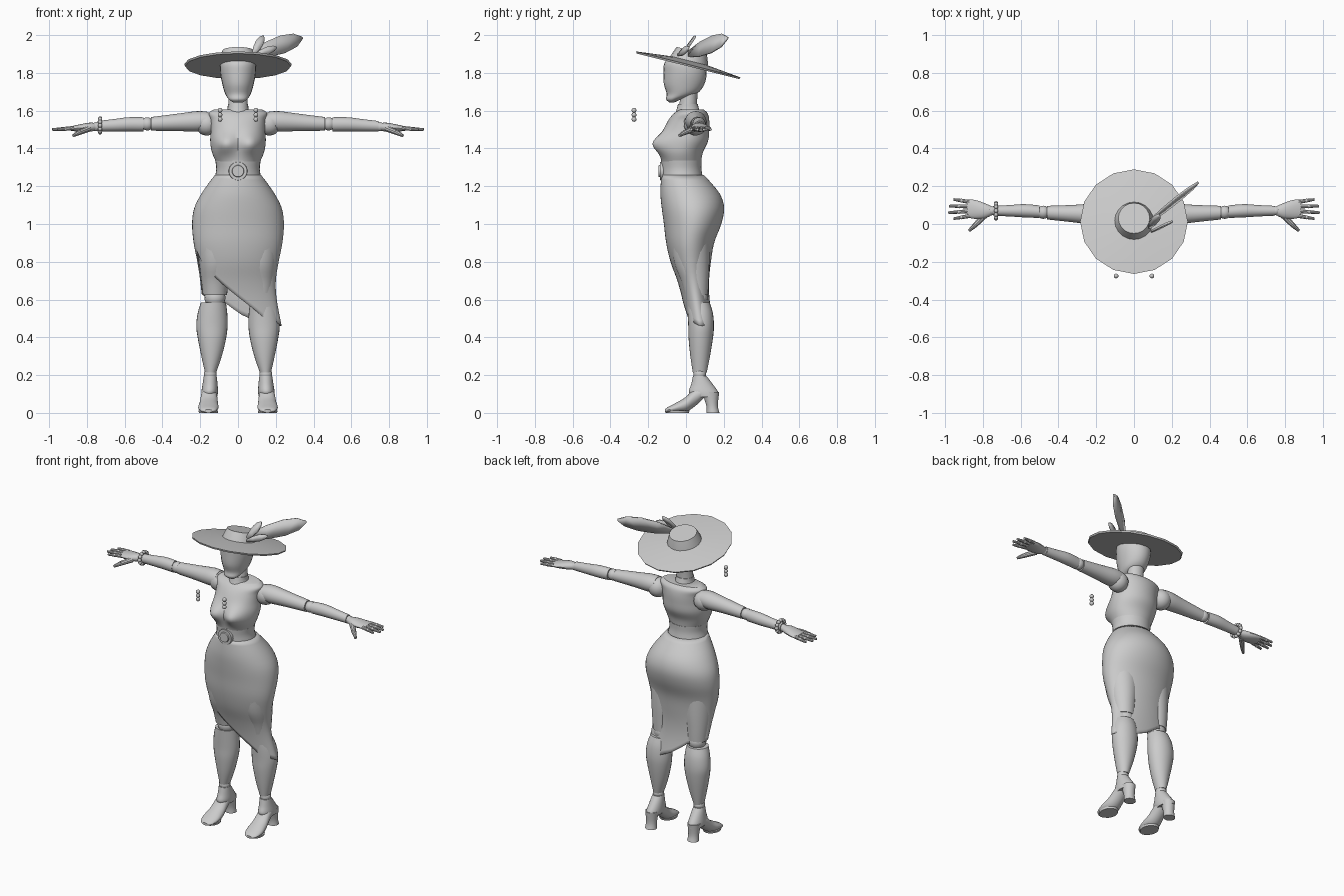
import bpy, bmesh, math
from mathutils import Vector, Matrix

if "Cube" in bpy.data.objects:
    bpy.data.objects.remove(bpy.data.objects["Cube"], do_unlink=True)

clay = bpy.data.materials.new("plain_grey")
clay.use_nodes = True
GREY = (.6, .6, .6, 1)
clay.diffuse_color = GREY
clay.node_tree.nodes["Principled BSDF"].inputs["Base Color"].default_value = GREY
parts = []


def finish(name, bm):
    bmesh.ops.recalc_face_normals(bm, faces=bm.faces)
    mesh = bpy.data.meshes.new(name)
    bm.to_mesh(mesh)
    bm.free()
    mesh.materials.append(clay)
    obj = bpy.data.objects.new(name, mesh)
    bpy.context.collection.objects.link(obj)
    parts.append(obj)
    return obj


def resample(rows, sub):
    """Catmull-Rom smoothing between the given cross-sections."""
    out = []
    for i in range(len(rows) - 1):
        a, b = rows[max(i - 1, 0)], rows[i]
        c, d = rows[i + 1], rows[min(i + 2, len(rows) - 1)]
        for k in range(sub):
            t = k / sub
            out.append([q + t / 2 * (r - p + t * (2*p - 5*q + 4*r - s + t * (3*q - p - 3*r + s)))
                        for p, q, r, s in zip(a, b, c, d)])
    return out + [list(rows[-1])]


def skin(bm, rings, caps=True):
    n = len(rings[0])
    for a, b in zip(rings, rings[1:]):
        for i in range(n):
            j = (i + 1) % n
            bm.faces.new((a[i], a[j], b[j], b[i]))
    if caps:
        bm.faces.new(rings[0])
        bm.faces.new(rings[-1])


def loft(name, rows, axis="Z", n=24, sub=4, shape=None):
    """Rows: position along axis, two centre values, two radii."""
    bm = bmesh.new()
    rings = []
    for t, u, v, ru, rv in resample(rows, sub):
        ring = []
        for i in range(n):
            ang = math.tau * i / n
            p, q = u + ru * math.cos(ang), v + rv * math.sin(ang)
            co = {"X": (t, p, q), "Y": (p, t, q), "Z": (p, q, t)}[axis]
            ring.append(bm.verts.new(shape(*co) if shape else co))
        rings.append(ring)
    skin(bm, rings)
    return finish(name, bm)


def ball(name, co, r, seg=16):
    bm = bmesh.new()
    bmesh.ops.create_uvsphere(bm, u_segments=seg, v_segments=seg // 2 + 2, radius=r,
                              matrix=Matrix.Translation(co))
    return finish(name, bm)


def rod(name, a, b, r1, r2, seg=10):
    a, b = Vector(a), Vector(b)
    turn = (b - a).to_track_quat("Z", "Y").to_matrix().to_4x4()
    bm = bmesh.new()
    bmesh.ops.create_cone(bm, cap_ends=True, segments=seg, radius1=r1, radius2=r2,
                          depth=(b - a).length, matrix=Matrix.Translation((a + b) / 2) @ turn)
    return finish(name, bm)


def leaf(name, base, tip, across, width):
    base, tip, across = Vector(base), Vector(tip), Vector(across).normalized()
    outline = [(0, .3), (.3, .85), (.6, 1), (.85, .75), (1, .1)]
    bm = bmesh.new()
    pairs = [[bm.verts.new(base.lerp(tip, t) + across * width * w * s) for s in (-1, 1)]
             for t, w in outline]
    for (a, b), (c, d) in zip(pairs, pairs[1:]):
        bm.faces.new((a, b, d, c))
    thick = finish(name, bm).modifiers.new("thickness", "SOLIDIFY")
    thick.thickness, thick.offset = .01, 0


# Hat: brim and crown tilted up at the front, with three feathers
hat = [loft("hat_brim", [(0, 0, 0, .28, .28), (.01, 0, 0, .285, .285), (.03, 0, 0, .1, .1)], n=16, sub=1),
       loft("hat_crown", [(.02, 0, 0, .105, .105), (.045, 0, 0, .098, .098),
                          (.085, 0, 0, .083, .083)], n=20, sub=1)]
for obj in hat:
    obj.data.transform(Matrix.Translation((0, .01, 1.835)) @ Matrix.Rotation(math.radians(-14), 4, "X"))
leaf("large_feather", (.08, .01, 1.9), (.34, .22, 1.985), (-.3, .1, 1), .048)
leaf("upright_feather", (.08, -.02, 1.9), (.135, .05, 1.995), (-1, .2, .6), .022)
leaf("small_feather", (.09, -.04, 1.895), (.205, .015, 1.935), (-.3, .1, 1), .02)

# Head and neck
loft("head", [(1.643, 0, -.075, .025, .012), (1.66, 0, -.065, .048, .04), (1.69, 0, -.022, .068, .08),
              (1.74, 0, -.01, .083, .107), (1.8, 0, -.005, .094, .114), (1.85, 0, -.01, .093, .105),
              (1.885, 0, 0, .075, .085)])
loft("neck", [(1.62, 0, .01, .052, .048), (1.67, 0, .015, .05, .045), (1.72, 0, .02, .05, .045)])
loft("neck_base", [(1.55, 0, .01, .085, .08), (1.6, 0, .01, .058, .062), (1.635, 0, .01, .054, .052)])


# Torso with a bust swelling on the front
def bust(x, y, z):
    if y < -.02:
        swell = math.exp(-((abs(x) - .07) / .06) ** 2 - ((z - 1.425) / .055) ** 2)
        y -= .055 * swell * min(1, (-.02 - y) / .06)
    return x, y, z


loft("torso", [(1.33, 0, -.025, .117, .105), (1.38, 0, -.022, .138, .112), (1.44, 0, -.008, .147, .125),
               (1.5, 0, .003, .143, .12), (1.55, 0, .015, .145, .108), (1.585, 0, .025, .155, .09),
               (1.605, 0, .03, .13, .065)], n=48, sub=5, shape=bust)
loft("waistband", [(1.24, 0, -.02, .124, .11), (1.29, 0, -.024, .115, .106), (1.335, 0, -.025, .12, .108)], n=32)

# Round belt buckle
rod("buckle_plate", (0, -.12, 1.28), (0, -.138, 1.28), .05, .048, 24)
rod("buckle_centre", (0, -.13, 1.28), (0, -.146, 1.28), .034, .03, 24)

# Wrap skirt: the hem height follows the angle around the body
body = resample([(1.265, 0, -.02, .118, .11), (1.21, 0, .003, .16, .137), (1.15, 0, .025, .2, .16),
                 (1.08, 0, .037, .233, .165), (1, 0, .035, .243, .152), (.9, 0, .022, .235, .127),
                 (.8, 0, .025, .215, .107), (.7, 0, .038, .2, .084), (.6, .008, .053, .197, .072),
                 (.45, .03, .077, .203, .069)], 6)
hem = [(0, .46), (60, .47), (90, .52), (120, .6), (180, .63), (192, .88), (206, .8),
       (256, .65), (310, .49), (360, .46)]


def between(table, key):
    for a, b in zip(table, table[1:]):
        if min(a[0], b[0]) <= key <= max(a[0], b[0]):
            f = (key - a[0]) / (b[0] - a[0])
            return [p + f * (q - p) for p, q in zip(a, b)]
    return table[-1]


bm = bmesh.new()
rings, SIDES, LEVELS = [], 72, 28
for row in range(LEVELS + 1):
    ring = []
    for i in range(SIDES):
        deg = 360 * i / SIDES
        z = 1.26 + (between(hem, deg)[1] - 1.26) * row / LEVELS
        _, cx, cy, rx, ry = between(body, z)
        ang = math.radians(deg)
        ring.append(bm.verts.new((cx + rx * math.cos(ang), cy + ry * math.sin(ang), z)))
    rings.append(ring)
skin(bm, rings, caps=False)
cloth = finish("wrap_skirt", bm).modifiers.new("thickness", "SOLIDIFY")
cloth.thickness = .005

for side, s in (("left", 1), ("right", -1)):
    # Legs
    loft(side + "_thigh", [(.625, s*.122, .055, .064, .062), (.7, s*.122, .047, .073, .074),
                           (.8, s*.118, .03, .09, .095), (.95, s*.115, .02, .108, .105)])
    ball(side + "_knee", (s*.122, .06, .61), .056)
    loft(side + "_calf", [(.215, s*.145, .073, .03, .037), (.3, s*.14, .075, .054, .052),
                          (.39, s*.138, .078, .074, .064), (.46, s*.138, .08, .083, .068),
                          (.53, s*.135, .075, .078, .067), (.585, s*.13, .065, .066, .06)])
    ball(side + "_ankle", (s*.147, .073, .205), .034)
    # Heeled shoes
    loft(side + "_shoe_back", [(.085, s*.152, .105, .042, .068), (.11, s*.15, .093, .044, .078),
                               (.15, s*.148, .085, .04, .058), (.195, s*.147, .073, .034, .036)])
    loft(side + "_shoe_toe", [(-.112, s*.158, .01, .022, .008), (-.095, s*.158, .016, .043, .015),
                              (-.05, s*.157, .028, .054, .027), (0, s*.155, .045, .05, .04),
                              (.05, s*.153, .085, .043, .048), (.1, s*.152, .115, .04, .03)], axis="Y")
    loft(side + "_shoe_sole", [(0, s*.157, -.045, .05, .06), (.012, s*.157, -.045, .052, .064)], sub=1)
    loft(side + "_heel", [(0, s*.152, .143, .036, .034), (.04, s*.152, .138, .033, .031),
                          (.11, s*.152, .13, .04, .045)])
    # Arms
    ball(side + "_shoulder", (s*.165, .05, 1.53), .062)
    loft(side + "_upper_arm", [(s*.165, .05, 1.545, .055, .05), (s*.22, .052, 1.543, .056, .054),
                               (s*.32, .055, 1.538, .046, .046), (s*.46, .06, 1.53, .036, .036)], axis="X")
    ball(side + "_elbow", (s*.48, .062, 1.53), .035)
    loft(side + "_forearm", [(s*.5, .065, 1.528, .033, .037), (s*.58, .07, 1.528, .035, .037),
                             (s*.66, .07, 1.523, .03, .032), (s*.745, .07, 1.518, .026, .027)], axis="X")
    ball(side + "_wrist", (s*.752, .07, 1.515), .024)
    # Hands
    loft(side + "_palm", [(s*.75, .07, 1.515, .022, .02), (s*.79, .07, 1.512, .04, .024),
                          (s*.84, .077, 1.508, .05, .019), (s*.885, .083, 1.505, .048, .012)], axis="X", n=16)
    for name, y0, y1, reach in (("index", .043, .028, .955), ("middle", .068, .06, .983),
                                ("ring", .093, .095, .98), ("little", .117, .13, .955)):
        base, tip = Vector((s*.87, y0, 1.507)), Vector((s*reach, y1, 1.5))
        mid = base.lerp(tip, .5)
        rod(f"{side}_{name}_finger", base, mid, .012, .01)
        ball(f"{side}_{name}_knuckle", mid, .011, 8)
        rod(f"{side}_{name}_fingertip", mid, tip, .01, .007)
    rod(side + "_thumb", (s*.79, .045, 1.505), (s*.84, -.005, 1.485), .017, .014)
    rod(side + "_thumb_tip", (s*.84, -.005, 1.485), (s*.872, -.035, 1.468), .014, .008)
    # Hanging earring beads
    for k in range(3):
        ball(f"{side}_earring_bead", (s*.095, -.275, 1.602 - .024 * k), .013, 10)

# Beaded bracelet on the right wrist
for k in range(12):
    ang = math.tau * k / 12
    ball("bracelet_bead", (-.73, .07 + .04 * math.cos(ang), 1.522 + .036 * math.sin(ang)), .012, 10)

# Smooth shading with sharp edges kept
bpy.ops.object.select_all(action="DESELECT")
for obj in parts:
    obj.select_set(True)
bpy.context.view_layer.objects.active = parts[0]
bpy.ops.object.shade_smooth_by_angle(angle=math.radians(35))
